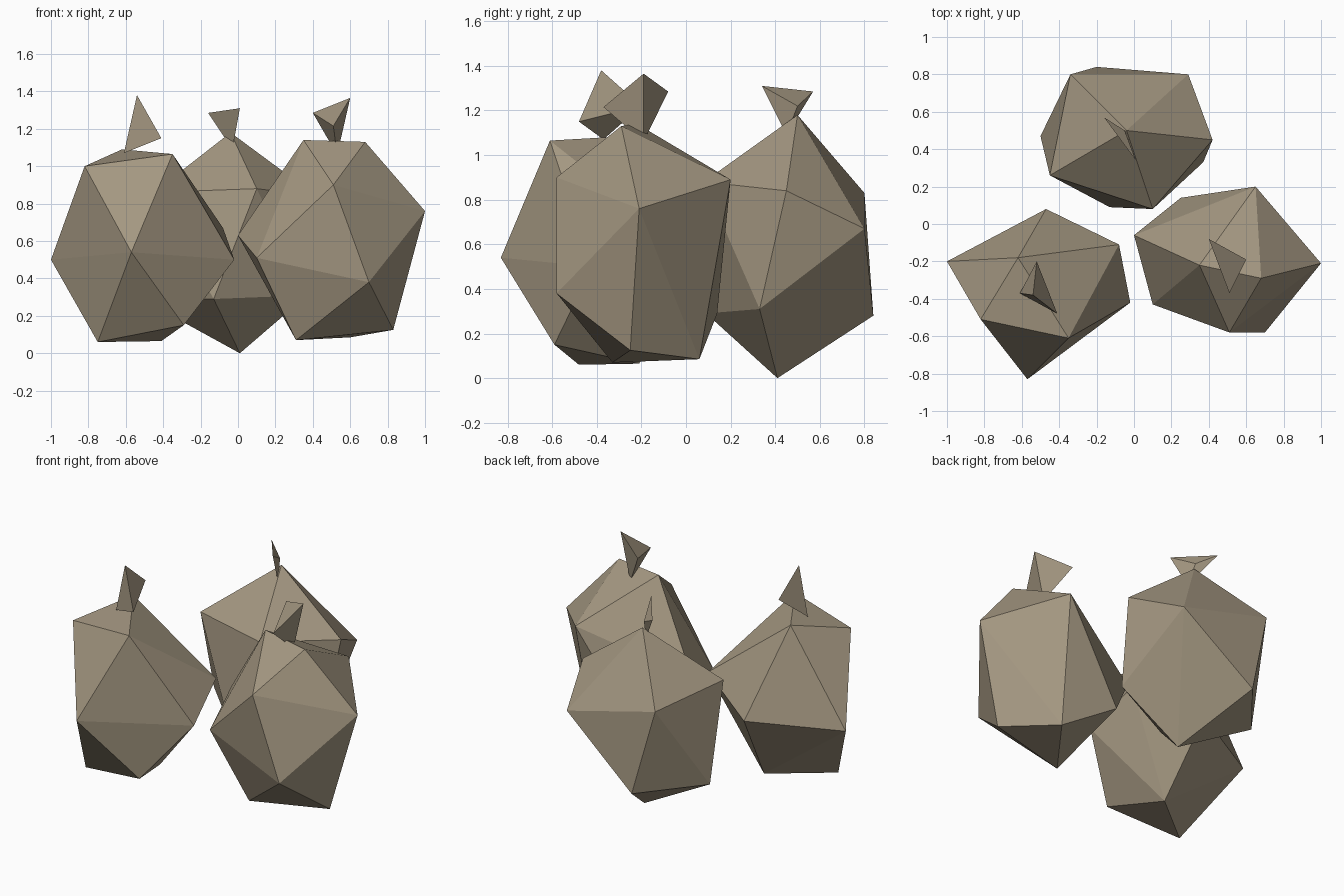
import bpy
import bmesh
from mathutils import Vector

# Remove the default object
default_object = bpy.data.objects.get("Cube")
if default_object:
    bpy.data.objects.remove(default_object, do_unlink=True)

# One plain cloth colour for sacks and knots
cloth = bpy.data.materials.new("burlap_cloth")
cloth.use_nodes = True
cloth_colour = (0.37, 0.31, 0.22, 1)
cloth.diffuse_color = cloth_colour
shader = cloth.node_tree.nodes["Principled BSDF"]
shader.inputs["Base Color"].default_value = cloth_colour
shader.inputs["Roughness"].default_value = 0.9


def faceted_solid(name, *rings):
    """Wrap a flat-faced skin around a few rings of corner points."""
    bm = bmesh.new()
    for ring in rings:
        for corner in ring:
            bm.verts.new(Vector(corner))
    hull = bmesh.ops.convex_hull(bm, input=bm.verts[:])
    leftovers = set(hull["geom_interior"]) | set(hull["geom_unused"])
    loose = [item for item in leftovers if isinstance(item, bmesh.types.BMVert)]
    if loose:
        bmesh.ops.delete(bm, geom=loose, context="VERTS")
    bmesh.ops.recalc_face_normals(bm, faces=bm.faces[:])
    mesh = bpy.data.meshes.new(name)
    bm.to_mesh(mesh)
    bm.free()
    mesh.materials.append(cloth)
    solid = bpy.data.objects.new(name, mesh)
    bpy.context.collection.objects.link(solid)
    return solid


# Right sack: shoulders, belly, base
faceted_solid(
    "right_sack",
    [(-.82, -.51, 1), (-.62, -.18, 1.09), (-.35, -.61, 1.065)],
    [(-1, -.2, .5), (-.57, -.83, .54), (-.02, -.42, .5),
     (-.08, -.11, .67), (-.47, .08, .53)],
    [(-.75, -.48, .06), (-.29, -.59, .15), (-.41, -.21, .065)],
)

# Left sack: shoulders, belly, base
faceted_solid(
    "left_sack",
    [(.35, -.22, 1.14), (.68, -.29, 1.13), (.51, -.58, .9), (.65, .2, .89)],
    [(0, -.06, .63), (1, -.21, .76), (.1, -.43, .51),
     (.7, -.58, .38), (.25, .14, .29)],
    [(.31, -.33, .07), (.83, -.25, .125), (.6, .06, .085)],
)

# Back sack: peak and shoulders, belly, base
faceted_solid(
    "back_sack",
    [(-.04, .5, 1.18), (.1, .08, .88), (.42, .45, .84),
     (-.34, .8, .83), (-.45, .26, .86)],
    [(.29, .8, .67), (.37, .33, .31), (-.13, .09, .29),
     (-.5, .47, .28), (-.2, .84, .28)],
    [(.01, .41, 0)],
)

# Tied cloth knots: an upper edge and a lower edge each
faceted_solid(
    "right_knot",
    [(-.54, -.38, 1.38), (-.52, -.2, 1.22)],
    [(-.41, -.48, 1.15), (-.61, -.37, 1.07)],
)
faceted_solid(
    "left_knot",
    [(.4, -.08, 1.285), (.6, -.19, 1.365)],
    [(.51, -.37, 1.215), (.53, -.19, 1.06)],
)
faceted_solid(
    "back_knot",
    [(-.16, .57, 1.285), (.01, .34, 1.31)],
    [(-.05, .5, 1.22), (-.03, .45, 1.09)],
)
